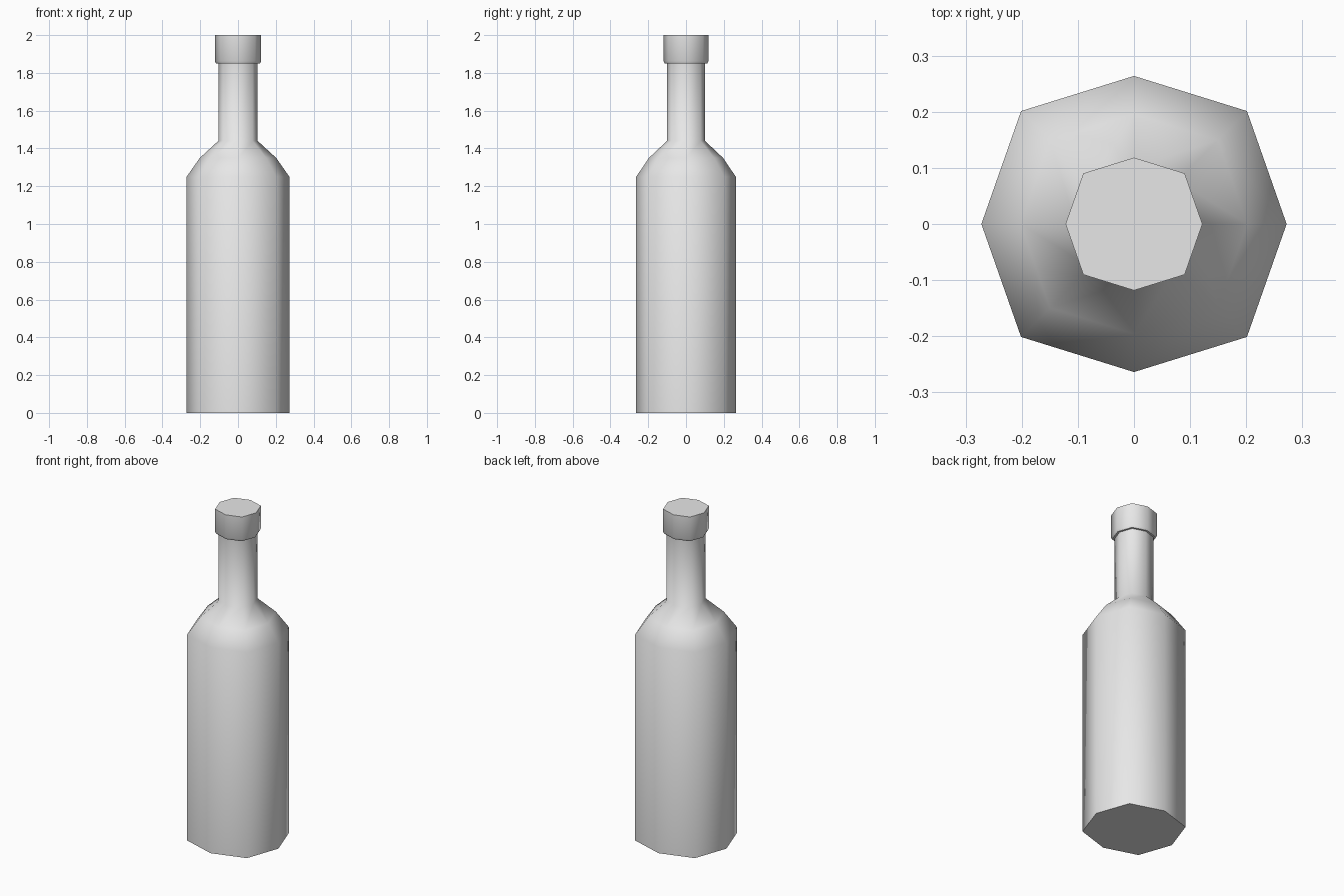
import bpy, bmesh
from math import radians

cube = bpy.data.objects.get("Cube")
if cube:
    bpy.data.objects.remove(cube, do_unlink=True)

glass = bpy.data.materials.new("plain grey")
glass.use_nodes = True
grey = (0.8, 0.8, 0.8, 1)
glass.diffuse_color = grey
glass.node_tree.nodes["Principled BSDF"].inputs["Base Color"].default_value = grey

# Slightly uneven octagon, for a radius of one
D, Y = 0.74, 0.97
SECTION = [(1, 0), (D, D), (0, Y), (-D, D), (-1, 0), (-D, -D), (0, -Y), (D, -D)]


def lathe(name, profile):
    """Stack scaled octagons through (radius, height) pairs and close both ends."""
    bm = bmesh.new()
    rings = [[bm.verts.new((x * r, y * r, z)) for x, y in SECTION] for r, z in profile]
    n = len(SECTION)
    for low, high in zip(rings, rings[1:]):
        for i in range(n):
            j = (i + 1) % n
            bm.faces.new((low[i], low[j], high[j], high[i]))
    bm.faces.new(rings[0][::-1])
    bm.faces.new(rings[-1])
    mesh = bpy.data.meshes.new(name)
    bm.to_mesh(mesh)
    bm.free()
    mesh.materials.append(glass)
    obj = bpy.data.objects.new(name, mesh)
    bpy.context.collection.objects.link(obj)
    bpy.ops.object.select_all(action="DESELECT")
    obj.select_set(True)
    bpy.context.view_layer.objects.active = obj
    bpy.ops.object.shade_smooth_by_angle(angle=radians(60))
    return obj


# Body, two-step shoulder, neck and the flared lip in one skin
lathe("bottle", [
    (0.272, 0), (0.272, 1.25), (0.202, 1.35), (0.104, 1.44),
    (0.104, 1.85), (0.116, 1.85), (0.122, 1.862), (0.122, 2.0),
])
